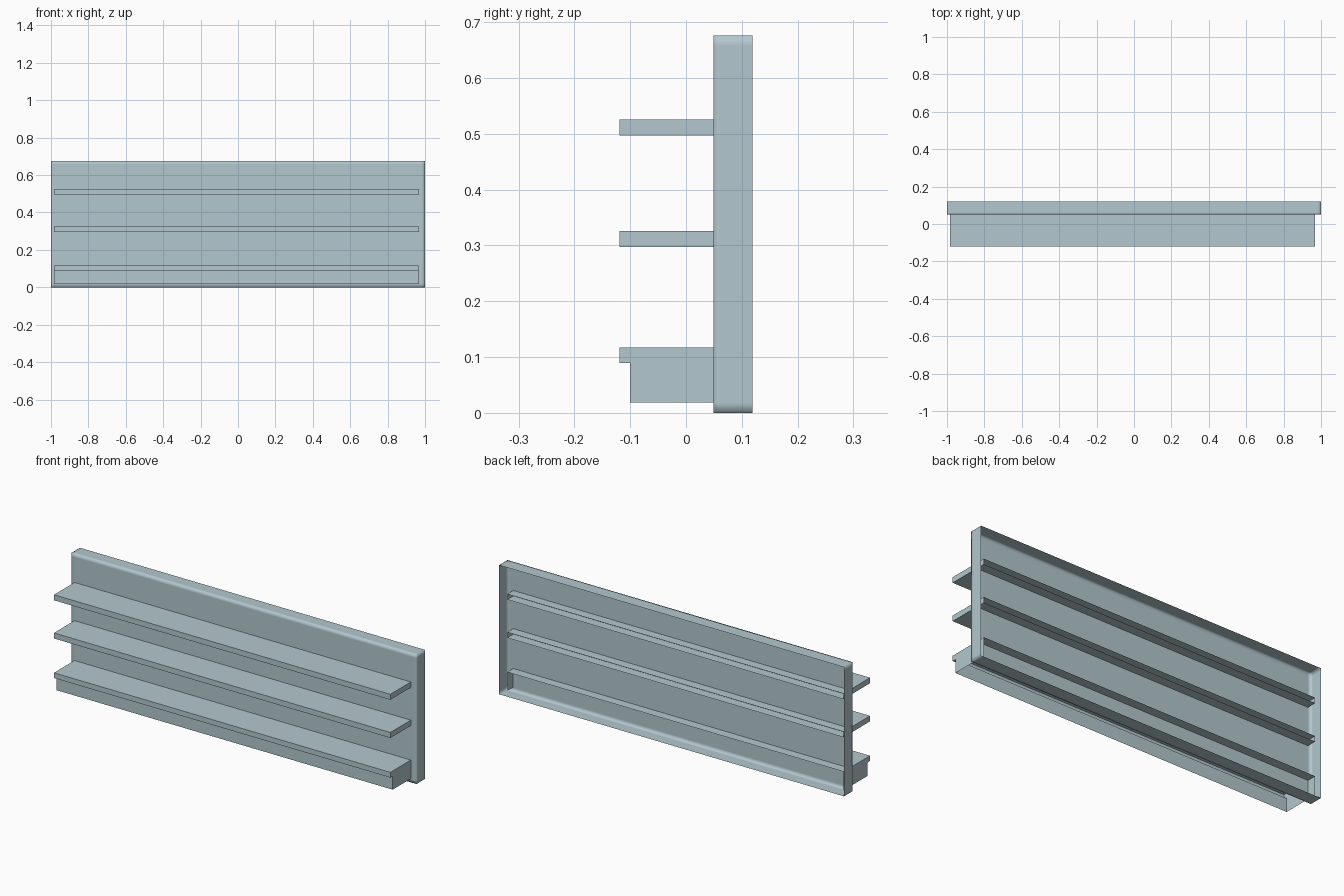
import bpy, bmesh

if "Cube" in bpy.data.objects:
    bpy.data.objects.remove(bpy.data.objects["Cube"])

mat = bpy.data.materials.new("pale blue grey")
mat.diffuse_color = (0.45, 0.575, 0.62, 1)
mat.use_nodes = True
mat.node_tree.nodes["Principled BSDF"].inputs["Base Color"].default_value = mat.diffuse_color

X0, X1 = -0.983, 0.967          # shelf ends
FRONT, BACK, TOP = 0.0495, 0.1195, 0.6765
LIP, TAIL = -0.1195, 0.099      # shelf front edge, and tail behind the panel


def finish(name, bm, smooth):
    bmesh.ops.recalc_face_normals(bm, faces=bm.faces[:])
    # open shells: the missing side is the back, so the net normal faces -y
    if sum(f.normal.y * f.calc_area() for f in bm.faces) > 0:
        bmesh.ops.reverse_faces(bm, faces=bm.faces[:])
    for f in bm.faces:
        f.smooth = smooth
    mesh = bpy.data.meshes.new(name)
    bm.to_mesh(mesh)
    bm.free()
    mesh.materials.append(mat)
    ob = bpy.data.objects.new(name, mesh)
    bpy.context.collection.objects.link(ob)
    return ob


# Back panel: front sheet with narrow border loops for soft edge shading
bm = bmesh.new()
xs = [-1, -0.982, 0.982, 1]
zs = [0, 0.018, 0.658, TOP]
grid = [[bm.verts.new((x, FRONT, z)) for z in zs] for x in xs]
for i in range(3):
    for j in range(3):
        bm.faces.new((grid[i][j], grid[i + 1][j], grid[i + 1][j + 1], grid[i][j + 1]))

# Panel rim: outer edges drawn back, open behind
edges = [e for e in bm.edges if e.is_boundary]
for y in (FRONT + 0.012, BACK):
    ret = bmesh.ops.extrude_edge_only(bm, edges=edges)["geom"]
    new = {v for v in ret if isinstance(v, bmesh.types.BMVert)}
    for v in new:
        v.co.y = y
    edges = [e for e in bm.edges if e.verts[0] in new and e.verts[1] in new]
finish("back_panel", bm, True)


# Shelves: (y, z) profile swept along x through the panel, open at the back;
# skip leaves out the first side of the profile as well
def shelf(name, profile, skip=0):
    bm = bmesh.new()
    a = [bm.verts.new((X0, y, z)) for y, z in profile]
    b = [bm.verts.new((X1, y, z)) for y, z in profile]
    bm.faces.new(a)
    bm.faces.new(b[::-1])
    for i in range(skip, len(profile) - 1):
        bm.faces.new((a[i], b[i], b[i + 1], a[i + 1]))
    finish(name, bm, False)


for name, lo, hi in (("middle_shelf", 0.297, 0.326), ("upper_shelf", 0.497, 0.526)):
    shelf(name, [(TAIL, lo), (LIP, lo), (LIP, hi), (TAIL, hi)])

# Base shelf: lip overhanging its kick board, open underneath
shelf("base_shelf", [(TAIL, 0.019), (-0.1005, 0.019), (-0.1005, 0.0895),
                     (LIP, 0.0895), (LIP, 0.117), (TAIL, 0.117)], skip=1)
